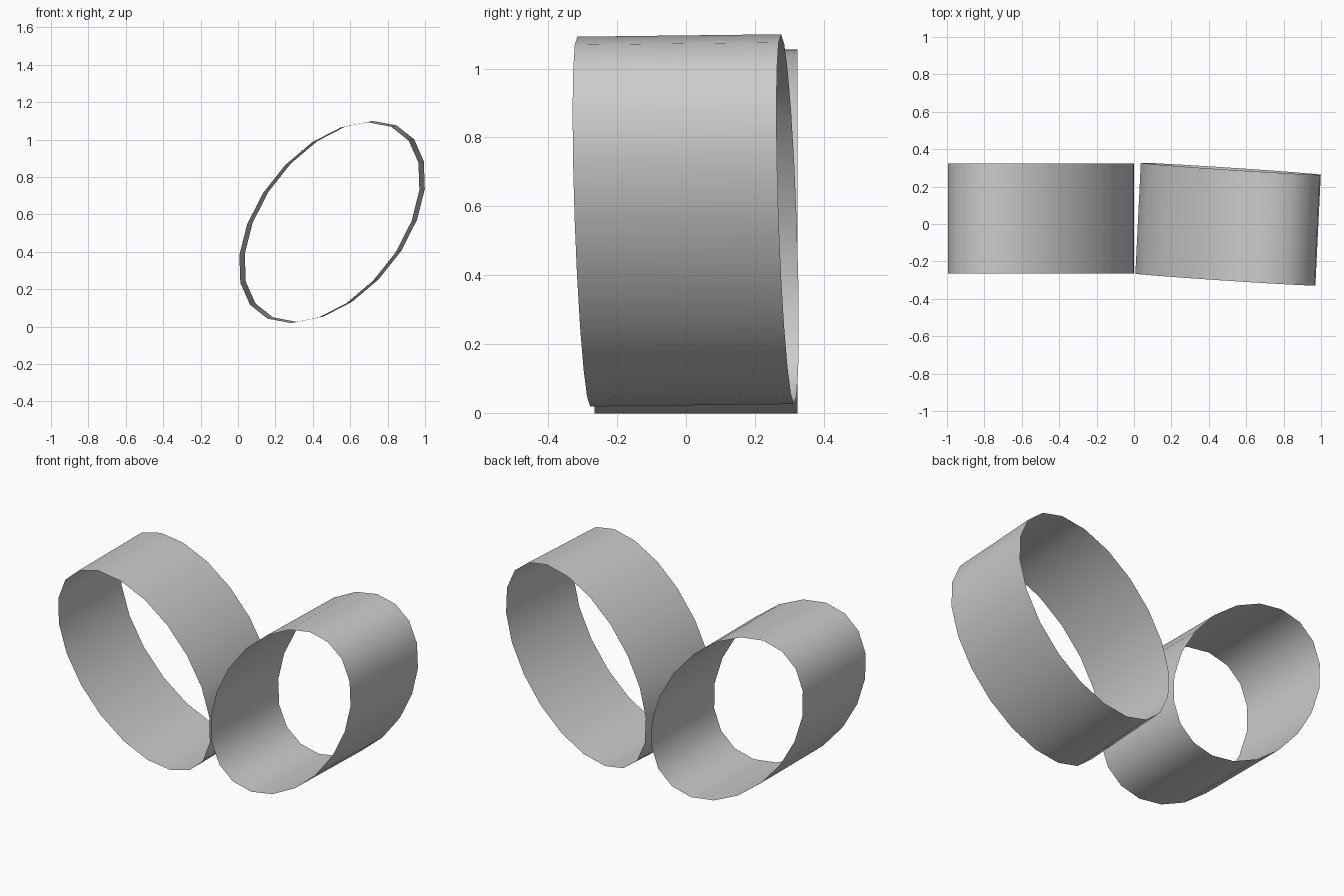
import bpy, bmesh, math
from mathutils import Vector

if "Cube" in bpy.data.objects:
    bpy.data.objects.remove(bpy.data.objects["Cube"])

SIDES = 20


def tube(name, center, major, minor, angle, axis, slope):
    """Open elliptical band: ellipse in XZ turned by angle, swept along axis,
    rims sheared in y by slope (dy/dx, dy/dz)."""
    c, s = math.cos(math.radians(angle)), math.sin(math.radians(angle))
    center, axis = Vector(center), Vector(axis)
    bm = bmesh.new()
    front, back = [], []
    for i in range(SIDES):
        t = (i + 0.5) * 2 * math.pi / SIDES
        u, v = major * math.cos(t), minor * math.sin(t)
        x, z = u * c - v * s, u * s + v * c
        p = center + Vector((x, slope[0] * x + slope[1] * z, z))
        front.append(bm.verts.new(p - axis / 2))
        back.append(bm.verts.new(p + axis / 2))
    for i in range(SIDES):
        j = (i + 1) % SIDES
        f = bm.faces.new((front[i], back[i], back[j], front[j]))
        f.normal_update()
        if f.normal.dot(f.calc_center_median() - center) < 0:
            f.normal_flip()
        f.smooth = True
    me = bpy.data.meshes.new(name)
    bm.to_mesh(me)
    bm.free()
    bpy.context.collection.objects.link(bpy.data.objects.new(name, me))


# Left band, straight along y, leaning left
tube("left_band", (-0.4975, 0.0295, 0.527), 0.62, 0.385, 131.7,
     (0, 0.59, 0), (0, 0))
# Right band, turned slightly, leaning right
tube("right_band", (0.503, -0.001, 0.559), 0.615, 0.381, 51.6,
     (0.029, 0.592, 0.007), (-0.06, -0.012))
